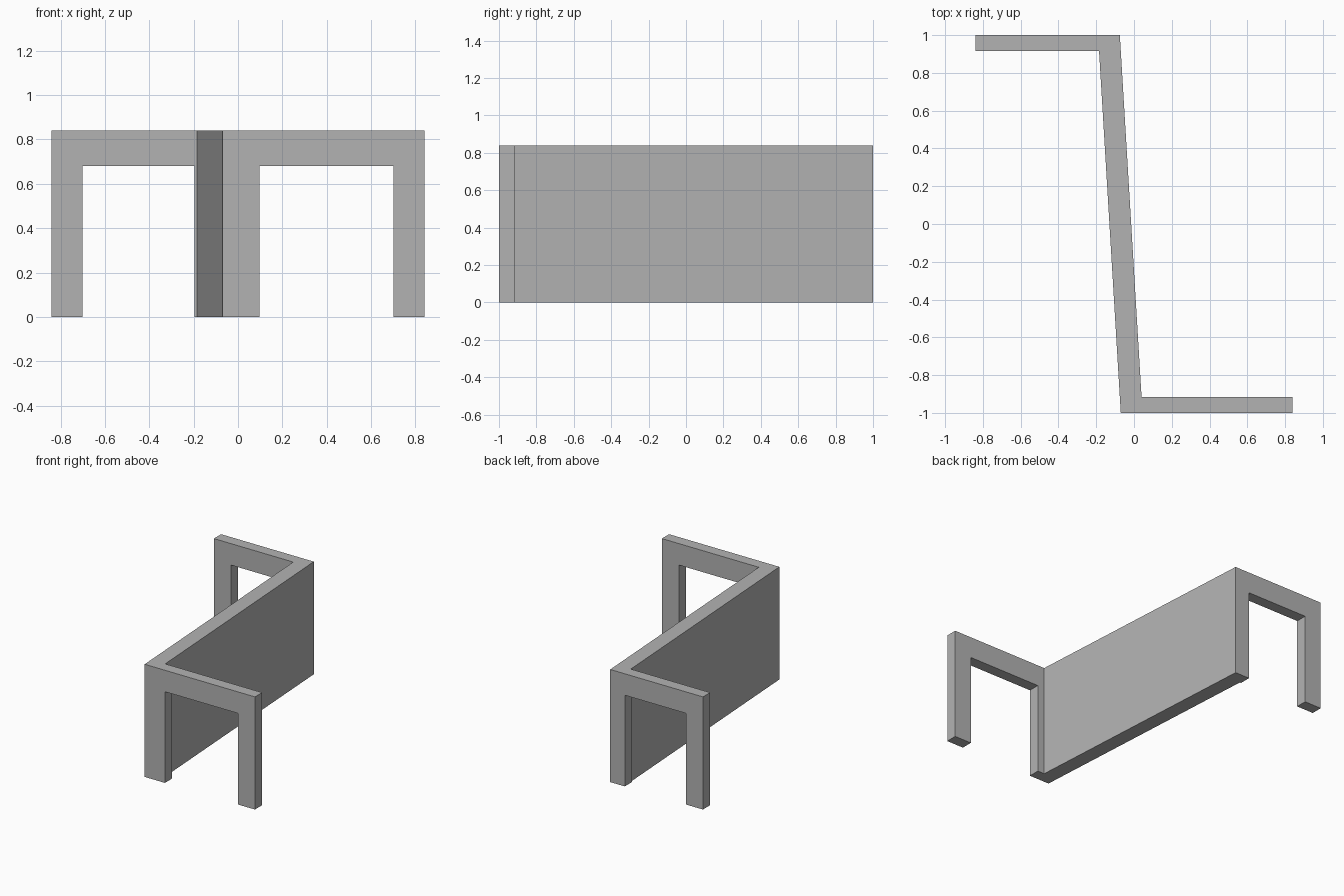
import bpy
import bmesh
from mathutils import Matrix, Vector

cube = bpy.data.objects.get("Cube")
if cube:
    bpy.data.objects.remove(cube, do_unlink=True)

HEIGHT = 0.84
BEAM_BOTTOM = 0.68

grey = bpy.data.materials.new("light_grey")
grey.use_nodes = True
colour = (0.45, 0.45, 0.45, 1)
grey.diffuse_color = colour
grey.node_tree.nodes["Principled BSDF"].inputs["Base Color"].default_value = colour


def add_object(name, bm):
    bmesh.ops.recalc_face_normals(bm, faces=bm.faces)
    mesh = bpy.data.meshes.new(name)
    bm.to_mesh(mesh)
    bm.free()
    mesh.materials.append(grey)
    obj = bpy.data.objects.new(name, mesh)
    bpy.context.collection.objects.link(obj)
    return obj


def prism(name, outline, height):
    bm = bmesh.new()
    face = bm.faces.new([bm.verts.new((x, y, 0)) for x, y in outline])
    top = bmesh.ops.extrude_face_region(bm, geom=[face], use_keep_orig=True)["geom"]
    verts = [v for v in top if isinstance(v, bmesh.types.BMVert)]
    bmesh.ops.translate(bm, verts=verts, vec=(0, 0, height))
    return add_object(name, bm)


def box(name, low, high):
    low, high = Vector(low), Vector(high)
    bm = bmesh.new()
    bmesh.ops.create_cube(bm, size=1, matrix=Matrix.LocRescale((low + high) / 2, None, high - low)
                          if hasattr(Matrix, "LocRescale")
                          else Matrix.LocRotScale((low + high) / 2, None, high - low))
    return add_object(name, bm)


# Slanted wall with a return at each end, as one Z-shaped plan
panel = prism("wall_and_end_frames", [
    (-0.84, 1), (-0.84, 0.915), (-0.185, 0.915), (-0.07, -1),
    (0.84, -1), (0.84, -0.915), (0.04, -0.915), (-0.075, 1)], HEIGHT)

# Openings that leave legs and a top beam at each end
openings = [
    box("front_opening_cutter", (0.097, -1.1, -0.1), (0.70, -0.8, BEAM_BOTTOM)),
    box("back_opening_cutter", (-0.70, 0.8, -0.1), (-0.195, 1.1, BEAM_BOTTOM)),
]
for cutter in openings:
    cutter.hide_render = True
    cutter.hide_viewport = True
    cut = panel.modifiers.new(cutter.name, "BOOLEAN")
    cut.operation = "DIFFERENCE"
    cut.solver = "EXACT"
    cut.object = cutter
